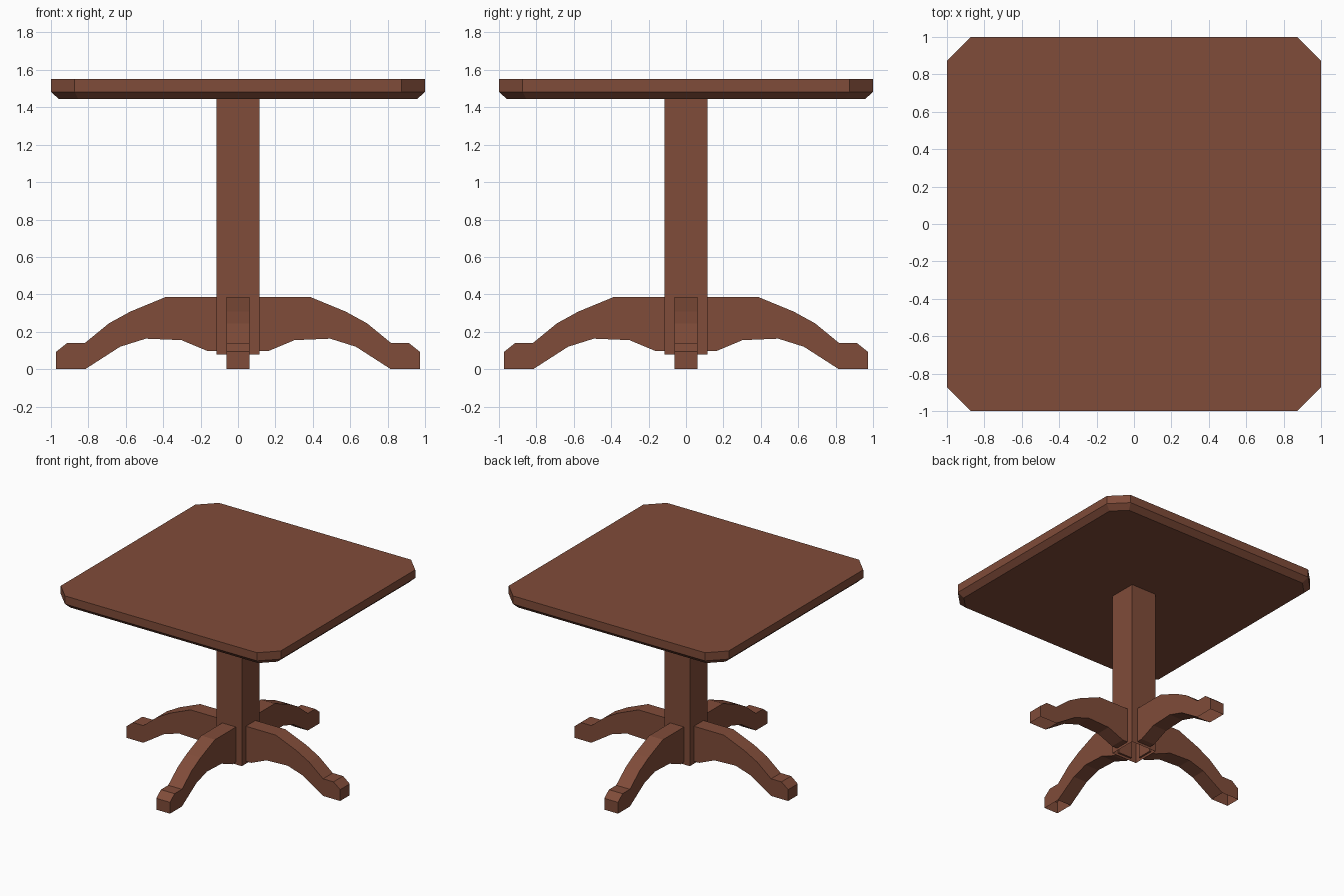
import bpy, bmesh, math
from mathutils import Matrix

if "Cube" in bpy.data.objects:
    bpy.data.objects.remove(bpy.data.objects["Cube"])

wood = bpy.data.materials.new("red brown wood")
wood.diffuse_color = (0.216, 0.072, 0.041, 1)
wood.use_nodes = True
wood.node_tree.nodes["Principled BSDF"].inputs["Base Color"].default_value = wood.diffuse_color


def finish(name, bm, open_below=None):
    """Fix normals, optionally leave downward faces below a height open."""
    bmesh.ops.recalc_face_normals(bm, faces=bm.faces)
    if open_below is not None:
        low = [f for f in bm.faces
               if f.normal.z < -0.99 and f.calc_center_median().z < open_below]
        bmesh.ops.delete(bm, geom=low, context='FACES')
    me = bpy.data.meshes.new(name)
    bm.to_mesh(me)
    bm.free()
    me.materials.append(wood)
    ob = bpy.data.objects.new(name, me)
    bpy.context.collection.objects.link(ob)
    return ob


def loft(rings):
    """Join matching rings of points into a closed solid."""
    bm = bmesh.new()
    loops = [[bm.verts.new(p) for p in r] for r in rings]
    n = len(loops[0])
    for a, b in zip(loops, loops[1:]):
        for i in range(n):
            j = (i + 1) % n
            bm.faces.new((a[i], a[j], b[j], b[i]))
    bm.faces.new(loops[0])
    bm.faces.new(loops[-1])
    return bm


def octagon(h, c, z):
    """Square of half size h with its corners cut at c."""
    return [(h, -c, z), (h, c, z), (c, h, z), (-c, h, z),
            (-h, c, z), (-h, -c, z), (-c, -h, z), (c, -h, z)]


def square(h, z):
    return [(-h, -h, z), (h, -h, z), (h, h, z), (-h, h, z)]


# Table top with clipped corners and chamfered lower edge
finish("table_top", loft([octagon(0.957, 0.853, 1.443),
                          octagon(1.0, 0.873, 1.483),
                          octagon(1.0, 0.873, 1.55)]))

# Square column, open underneath
finish("column", loft([square(0.115, 0.077), square(0.115, 1.443)]), open_below=0.1)

# Four arched legs from one side profile (distance from centre, height)
profile = [(0.10, 0.385), (0.388, 0.385), (0.575, 0.308), (0.69, 0.245),
           (0.817, 0.141), (0.912, 0.141), (0.972, 0.093), (0.972, 0.0),
           (0.817, 0.0), (0.63, 0.12), (0.493, 0.163), (0.302, 0.155),
           (0.163, 0.097), (0.10, 0.097)]
w = 0.0625
for i, side in enumerate(("right", "back", "left", "front")):
    bm = loft([[(x, y, z) for x, z in profile] for y in (-w, w)])
    bm.transform(Matrix.Rotation(i * math.pi / 2, 4, 'Z'))
    finish(side + "_leg", bm, open_below=0.01)
